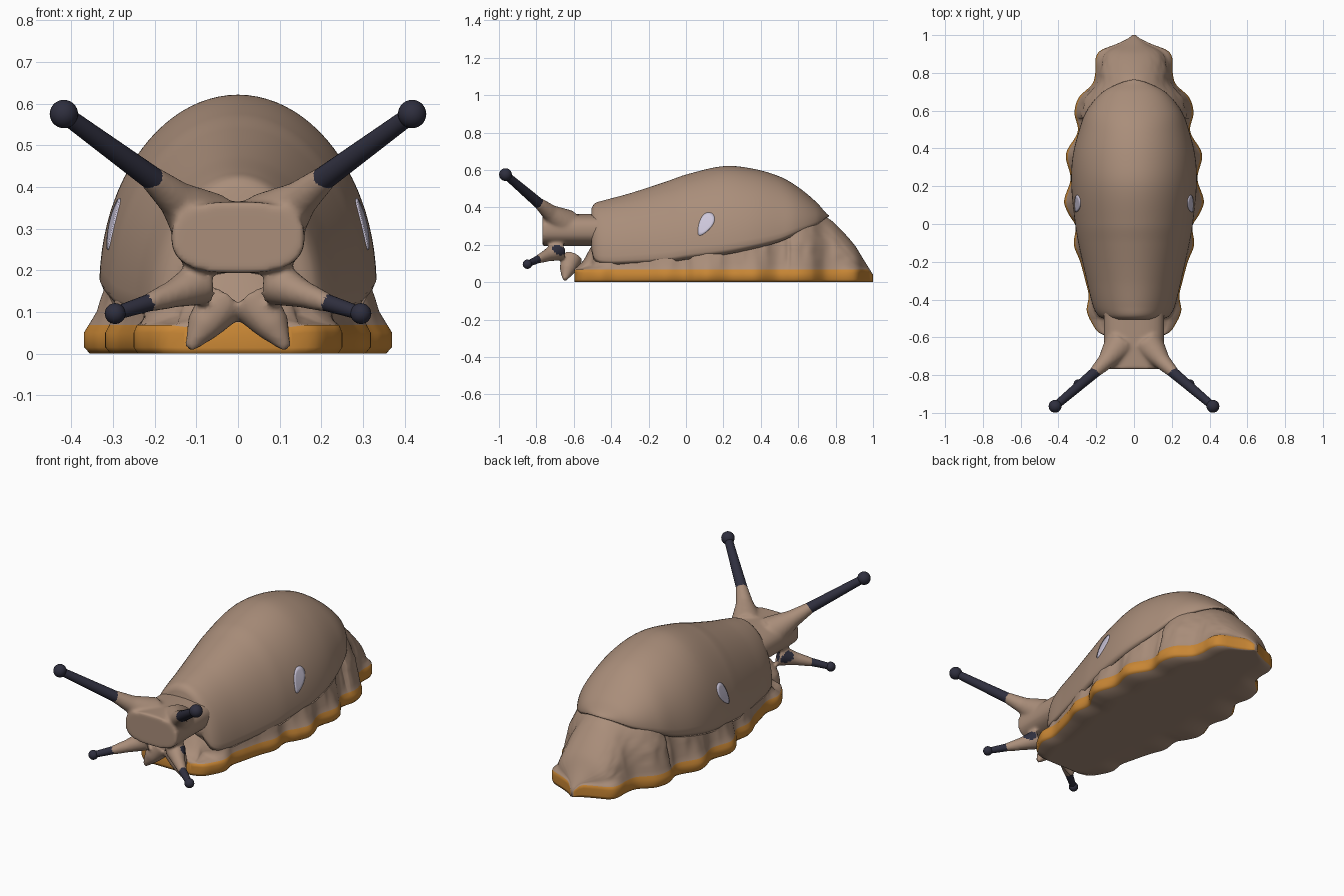
import bpy, bmesh, math
from mathutils import Vector, noise

if "Cube" in bpy.data.objects:
    bpy.data.objects.remove(bpy.data.objects["Cube"])


def mat(name, rgb):
    m = bpy.data.materials.new(name)
    m.diffuse_color = (*rgb, 1)
    m.use_nodes = True
    m.node_tree.nodes["Principled BSDF"].inputs["Base Color"].default_value = m.diffuse_color
    return m


TAN = mat("tan_skin", (0.40, 0.27, 0.195))
ORANGE = mat("orange_foot_fringe", (0.58, 0.24, 0.035))
DARK = mat("dark_tentacle", (0.028, 0.028, 0.048))
PALE = mat("pale_lilac", (0.62, 0.58, 0.72))


def interp(table, y):
    """Smooth curve through rows (y, a, b, ...)."""
    y = min(max(y, table[0][0]), table[-1][0])
    i = 0
    while i < len(table) - 2 and y > table[i + 1][0]:
        i += 1
    p, q = table[i], table[i + 1]
    o, r = table[max(i - 1, 0)], table[min(i + 2, len(table) - 1)]
    d = q[0] - p[0]
    t = (y - p[0]) / d
    out = []
    for k in range(1, len(p)):
        m0 = (q[k] - o[k]) / (q[0] - o[0]) * d
        m1 = (r[k] - p[k]) / (r[0] - p[0]) * d
        out.append((2*t**3 - 3*t*t + 1) * p[k] + (t**3 - 2*t*t + t) * m0
                   + (3*t*t - 2*t**3) * q[k] + (t**3 - t*t) * m1)
    return out


def finish(name, bm, mats):
    bmesh.ops.recalc_face_normals(bm, faces=bm.faces)
    me = bpy.data.meshes.new(name)
    bm.to_mesh(me)
    bm.free()
    for m in mats:
        me.materials.append(m)
    for p in me.polygons:
        p.use_smooth = True
    ob = bpy.data.objects.new(name, me)
    bpy.context.collection.objects.link(ob)
    return ob


def loft(bm, y0, y1, n, section, band=()):
    """Skin half sections (bottom centre to top centre), mirrored in x."""
    rings = []
    for i in range(n + 1):
        y = y0 + (y1 - y0) * i / n
        half = section(y)
        loop = half + [(-x, z) for x, z in half[-2:0:-1]]
        rings.append([bm.verts.new((x, y, z)) for x, z in loop])
    c = len(rings[0])
    for a, b in zip(rings, rings[1:]):
        for j in range(c):
            f = bm.faces.new((a[j], a[(j+1) % c], b[(j+1) % c], b[j]))
            f.material_index = int(min(j, c - 1 - j) in band)
    cap = bm.faces.new(rings[0])
    cap.material_index = int(bool(band))
    bm.faces.new(rings[-1])


def tube(bm, pts, seg=20):
    """Capped tapered tube through (position, radius) points."""
    d = (Vector(pts[-1][0]) - Vector(pts[0][0])).normalized()
    u = d.orthogonal().normalized()
    v = d.cross(u)
    rings = [[bm.verts.new(Vector(p) + r * (u * math.cos(a) + v * math.sin(a)))
              for a in (2 * math.pi * k / seg for k in range(seg))] for p, r in pts]
    for a, b in zip(rings, rings[1:]):
        for j in range(seg):
            bm.faces.new((a[j], a[(j+1) % seg], b[(j+1) % seg], b[j]))
    bm.faces.new(rings[0])
    bm.faces.new(rings[-1])


# Mantle: rows of y, half width, lower edge z, top z
MANTLE = [(-.505, .15, .17, .395), (-.49, .185, .12, .42), (-.44, .215, .10, .437),
          (-.3, .25, .10, .475), (-.1, .295, .11, .54), (0, .312, .125, .575),
          (.2, .332, .15, .62), (.35, .326, .18, .608), (.5, .29, .22, .565),
          (.6, .25, .265, .508), (.7, .165, .312, .425), (.75, .065, .345, .368),
          (.765, .006, .352, .357)]


def mantle_section(y):
    w, zb, zt = interp(MANTLE, y)
    w, h = max(w, .003), max(zt - zb, .003)
    e = min(.03, .3 * h)
    arc = [math.radians(3 + 87 * k / 22) for k in range(23)]
    return [(0, zb + e), (.85 * w, zb + e), (.96 * w, zb - .15 * e)] + \
           [(w * math.cos(a) if a < 1.57 else 0, zb + h * math.sin(a)) for a in arc]


bm = bmesh.new()
loft(bm, -.505, .765, 110, mantle_section)
finish("mantle", bm, [TAN])

# Body and scalloped foot: rows of y, foot half width / y, body top z
FOOT = [(-.595, .13), (-.58, .18), (-.53, .22), (-.46, .25), (-.38, .24), (-.3, .258),
        (-.2, .285), (-.11, .318), (-.01, .31), (.05, .345), (.12, .37), (.24, .336),
        (.37, .36), (.49, .298), (.59, .315), (.67, .292), (.74, .222), (.8, .205),
        (.88, .202), (.92, .175), (.95, .1), (.98, .035), (1, .01)]
TOP = [(-.595, .075), (-.55, .115), (-.5, .2), (-.4, .3), (-.3, .4), (0, .5), (.2, .55),
       (.5, .49), (.6, .44), (.7, .378), (.76, .342), (.8, .31), (.9, .2), (.95, .12), (1, .04)]


def body_section(y):
    w, t = interp(FOOT, y)[0], interp(TOP, y)[0]
    s = min(1, t * .85 / .068)
    b = .93 * w if y < .8 else w * (.93 - 1.2 * (y - .8))
    if y < .55:
        b = min(b, .985 * interp(MANTLE, y)[0])
    z0 = .068 * s
    pts = [(0, 0), (.5 * w, 0), (.96 * w, 0), (w, .015 * s), (w, .05 * s), (.97 * w, z0)]
    for k in range(1, 23):
        a = math.radians(90 * k / 22)
        n = 1 + .03 * noise.noise(Vector((a * 9, y * 20, 0))) * min(1, k / 4)
        blend = max(0, 1 - k / 3) * (.97 * w - b) * .7
        pts.append(((b * math.cos(a) * n + blend) if k < 22 else 0,
                    z0 + (t - z0) * math.sin(a)))
    return pts


bm = bmesh.new()
loft(bm, -.595, 1, 170, body_section, band=(2, 3, 4))
finish("body_and_foot", bm, [TAN, ORANGE])

# Head: neck, tentacle roots and lip flaps fused into one smooth skin
HEAD = [(-.4, .16, .08, .385), (-.55, .16, .10, .41), (-.62, .16, .12, .408),
        (-.68, .15, .125, .385), (-.73, .135, .138, .345), (-.755, .11, .155, .305),
        (-.768, .06, .185, .27)]


def head_section(y):
    w, zb, zt = interp(HEAD, y)
    out = []
    for k in range(25):
        a = math.pi * k / 24
        s, c = math.sin(a), -math.cos(a)
        x = 0 if k in (0, 24) else w * s ** .75
        out.append((x, (zb + zt) / 2 + (zt - zb) / 2 * math.copysign(abs(c) ** .8, c)))
    return out


bm = bmesh.new()
loft(bm, -.768, -.4, 30, head_section)
for s in (1, -1):
    tube(bm, [((s*.08, -.645, .31), .085), ((s*.15, -.728, .372), .045), ((s*.215, -.793, .428), .029)])
    tube(bm, [((s*.09, -.68, .17), .055), ((s*.155, -.742, .143), .034), ((s*.222, -.798, .119), .022)])
    tube(bm, [((s*.03, -.61, .13), .06), ((s*.085, -.635, .065), .042), ((s*.118, -.65, .012), .012)])
head = finish("head", bm, [TAN, DARK])
m = head.modifiers.new("fuse", 'REMESH')
m.mode, m.voxel_size = 'VOXEL', .009
m = head.modifiers.new("soften", 'SMOOTH')
m.factor, m.iterations = .5, 7
dg = bpy.context.evaluated_depsgraph_get()
mesh = bpy.data.meshes.new_from_object(head.evaluated_get(dg))
head.modifiers.clear()
head.data = mesh
mesh.materials.clear()
mesh.materials.append(TAN)
mesh.materials.append(DARK)
for p in mesh.polygons:
    p.use_smooth = True
    dy, dz = p.center.y + .68, p.center.z - .172
    u, v = dy * .87 - dz * .5, dy * .5 + dz * .87
    # dark oval spot on each cheek
    spot = (u / .037) ** 2 + (v / .024) ** 2 < 1 and abs(p.normal.x) > .5
    p.material_index = int(spot and .07 < abs(p.center.x) < .2)

# Dark tentacle ends with round tips
for side, s in (("right", 1), ("left", -1)):
    for part, a, b, r0, r1, rb in (
            ("upper", (.2, -.78, .416), (.418, -.965, .575), .029, .021, .034),
            ("lower", (.208, -.787, .124), (.295, -.848, .096), .021, .016, .025)):
        bm = bmesh.new()
        a, b = Vector((a[0] * s, a[1], a[2])), Vector((b[0] * s, b[1], b[2]))
        tube(bm, [(a.lerp(b, k / 8), r0 + (r1 - r0) * k / 8) for k in range(9)])
        g = bmesh.ops.create_uvsphere(bm, u_segments=24, v_segments=14, radius=rb)
        bmesh.ops.translate(bm, verts=g["verts"], vec=b)
        ob = finish(f"{part}_tentacle_{side}", bm, [DARK])
        ob.data.set_sharp_from_angle(angle=math.radians(50))

    # Pale breathing pore: thin teardrop plate following the mantle
    bm = bmesh.new()

    def on_mantle(f, ang):
        l, q = .068 * f * math.cos(ang), .034 * f * math.sin(ang) * (1 + .35 * math.cos(ang))
        y, z = .103 + .5 * l + .87 * q, .31 + .87 * l - .5 * q
        w, zb, zt = interp(MANTLE, y)
        x = w * math.sqrt(1 - ((z - zb) / (zt - zb)) ** 2) + .004
        return bm.verts.new((s * x, y, z))

    mid = on_mantle(0, 0)
    rings = [[on_mantle(f, 2 * math.pi * k / 32) for k in range(32)] for f in (.35, .7, 1)]
    for k in range(32):
        n = (k + 1) % 32
        bm.faces.new((mid, rings[0][k], rings[0][n]))
        for a, b in zip(rings, rings[1:]):
            bm.faces.new((a[k], b[k], b[n], a[n]))
    bm.normal_update()
    pore = finish(f"breathing_pore_{side}", bm, [PALE])
    if pore.data.polygons[0].normal.x * s < 0:
        pore.data.flip_normals()
    sol = pore.modifiers.new("thickness", 'SOLIDIFY')
    sol.thickness, sol.offset = .007, -1
